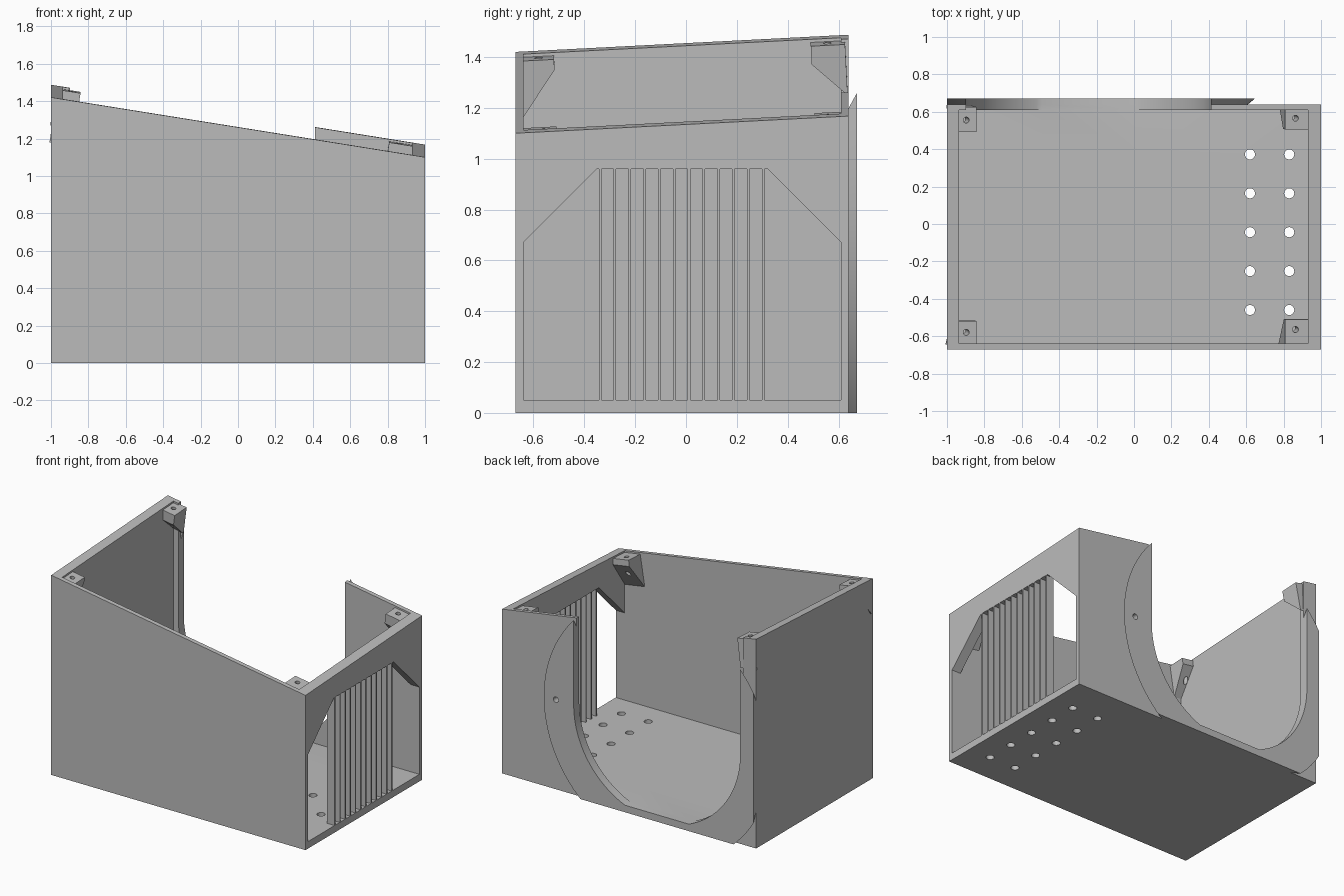
import bpy, bmesh, math
from mathutils import Vector

if "Cube" in bpy.data.objects:
    bpy.data.objects.remove(bpy.data.objects["Cube"])

grey = bpy.data.materials.new("plain grey")
grey.use_nodes = True
grey.diffuse_color = (0.5, 0.5, 0.5, 1)
grey.node_tree.nodes["Principled BSDF"].inputs["Base Color"].default_value = (0.5, 0.5, 0.5, 1)

FRONT, BACK, RIM = -0.67, 0.64, 0.672      # outer faces and raised ring face
IN_L, IN_R, IN_F, IN_B, FLOOR = -0.935, 0.93, -0.64, 0.61, 0.05
CX, CZ, R = -0.242, 0.655, 0.655           # rounded back opening
NORMAL = Vector((0.16, -0.0515, 1)).normalized()


def top(x, y):
    """Height of the tilted top rim."""
    return 1.26 - 0.16 * x + 0.0515 * (y - FRONT)


def finish(name, bm):
    bmesh.ops.recalc_face_normals(bm, faces=bm.faces)
    mesh = bpy.data.meshes.new(name)
    bm.to_mesh(mesh)
    bm.free()
    mesh.materials.append(grey)
    ob = bpy.data.objects.new(name, mesh)
    bpy.context.collection.objects.link(ob)
    return ob


def prism(name, pts, axis, lo, hi, move=None):
    """Extrude a flat outline along one axis, with an optional remap."""
    place = {"x": lambda a, b, t: (t, a, b),
             "y": lambda a, b, t: (a, t, b),
             "z": lambda a, b, t: (a, b, t)}[axis]
    bm = bmesh.new()
    ends = [[bm.verts.new(place(a, b, t)) for a, b in pts] for t in (lo, hi)]
    for ring in ends:
        bm.faces.new(ring)
    for i in range(len(pts)):
        j = (i + 1) % len(pts)
        bm.faces.new((ends[0][i], ends[0][j], ends[1][j], ends[1][i]))
    if move:
        for v in bm.verts:
            v.co = move(v.co)
    return finish(name, bm)


def box(name, x0, x1, y0, y1, z0, z1, move=None):
    return prism(name, [(x0, y0), (x1, y0), (x1, y1), (x0, y1)], "z", z0, z1, move)


def rod(name, centre, direction, r1, r2, length, sides):
    bm = bmesh.new()
    bmesh.ops.create_cone(bm, cap_ends=True, segments=sides, radius1=r1, radius2=r2, depth=length)
    turn = Vector((0, 0, 1)).rotation_difference(Vector(direction))
    for v in bm.verts:
        v.co = turn @ v.co + Vector(centre)
    return finish(name, bm)


def combine(ob, tool, how="DIFFERENCE"):
    mod = ob.modifiers.new("cut", "BOOLEAN")
    mod.operation, mod.object, mod.solver = how, tool, "EXACT"
    bpy.context.view_layer.objects.active = ob
    bpy.ops.object.modifier_apply(modifier=mod.name)
    bpy.data.objects.remove(tool)


def smooth(ob):
    bpy.ops.object.select_all(action="DESELECT")
    ob.select_set(True)
    bpy.context.view_layer.objects.active = ob
    bpy.ops.object.shade_smooth_by_angle(angle=math.radians(30))


def back_opening():
    """U-shaped cutter: straight sides, round lower corners, flat sill."""
    a = math.asin((CZ - FLOOR) / R)
    n = 24
    angles = [math.pi + a * i / n for i in range(n + 1)]
    angles += [2 * math.pi - a + a * i / n for i in range(n + 1)]
    pts = [(CX + R * math.cos(t), CZ + R * math.sin(t)) for t in angles]
    return prism("opening_cutter", pts + [(CX + R, 2), (CX - R, 2)], "y", 0.4, 0.9)


# Shell: box with a tilted rim, hollowed out
body = box("housing_shell", -1, 1, FRONT, BACK, 0, 1,
           lambda c: Vector((c.x, c.y, top(c.x, c.y) if c.z > 0.5 else 0)))
combine(body, box("cavity_cutter", IN_L, IN_R, IN_F, IN_B, FLOOR, 2))
combine(body, back_opening())

# Vent opening with chamfered upper corners
vent = [(IN_F, FLOOR), (IN_B, FLOOR), (IN_B, 0.67), (0.32, 0.96), (-0.35, 0.96), (IN_F, 0.67)]
combine(body, prism("vent_cutter", vent, "x", 0.9, 1.1))

# Floor drain holes
for x in (0.62, 0.83):
    for i in range(5):
        combine(body, rod("hole_cutter", (x, 0.372 - 0.208 * i, 0), (0, 0, 1), 0.027, 0.027, 0.3, 24))

# Raised flared ring around the back opening
ring = rod("back_ring", (CX, (BACK + RIM) / 2, CZ), (0, 1, 0), 0.852, 0.89, RIM - BACK, 128)
combine(ring, box("trim", -1, 1, 0.5, 0.8, 0, 2), "INTERSECT")
combine(ring, back_opening())
for part in (body, ring):
    combine(part, rod("screw_cutter", (0.553, BACK, CZ), (0, 1, 0), 0.02, 0.02, 0.2, 20))
    smooth(part)

# Vertical vent slats
for i in range(12):
    y = -0.338 + 0.0583 * i
    box("vent_slat", 0.94, 1, y - 0.005, y + 0.005, FLOOR - 0.01, 0.965)


# Corner screw brackets, square to the tilted rim
def bracket(name, x0, x1, wall, edge, drop, tip, hole):
    def tilt(c):
        return Vector((c.x, c.y, top(c.x, c.y))) - NORMAL * c.z
    ob = prism(name, [(wall, 0.012), (edge, 0.012), (edge, drop), (wall, tip)], "x", x0, x1, tilt)
    hx, hy = hole
    combine(ob, rod("screw_cutter", (hx, hy, top(hx, hy)), NORMAL, 0.016, 0.016, 0.8, 20))
    smooth(ob)


bracket("front_right_bracket", -0.97, -0.84, -0.655, -0.52, 0.055, 0.24, (-0.895, -0.58))
bracket("back_right_bracket", -0.97, -0.84, 0.625, 0.49, 0.085, 0.215, (-0.895, 0.555))
bracket("front_left_bracket", 0.81, 0.97, -0.655, -0.51, 0.055, 0.24, (0.865, -0.565))
bracket("back_left_bracket", 0.81, 0.97, 0.625, 0.505, 0.085, 0.215, (0.865, 0.565))
